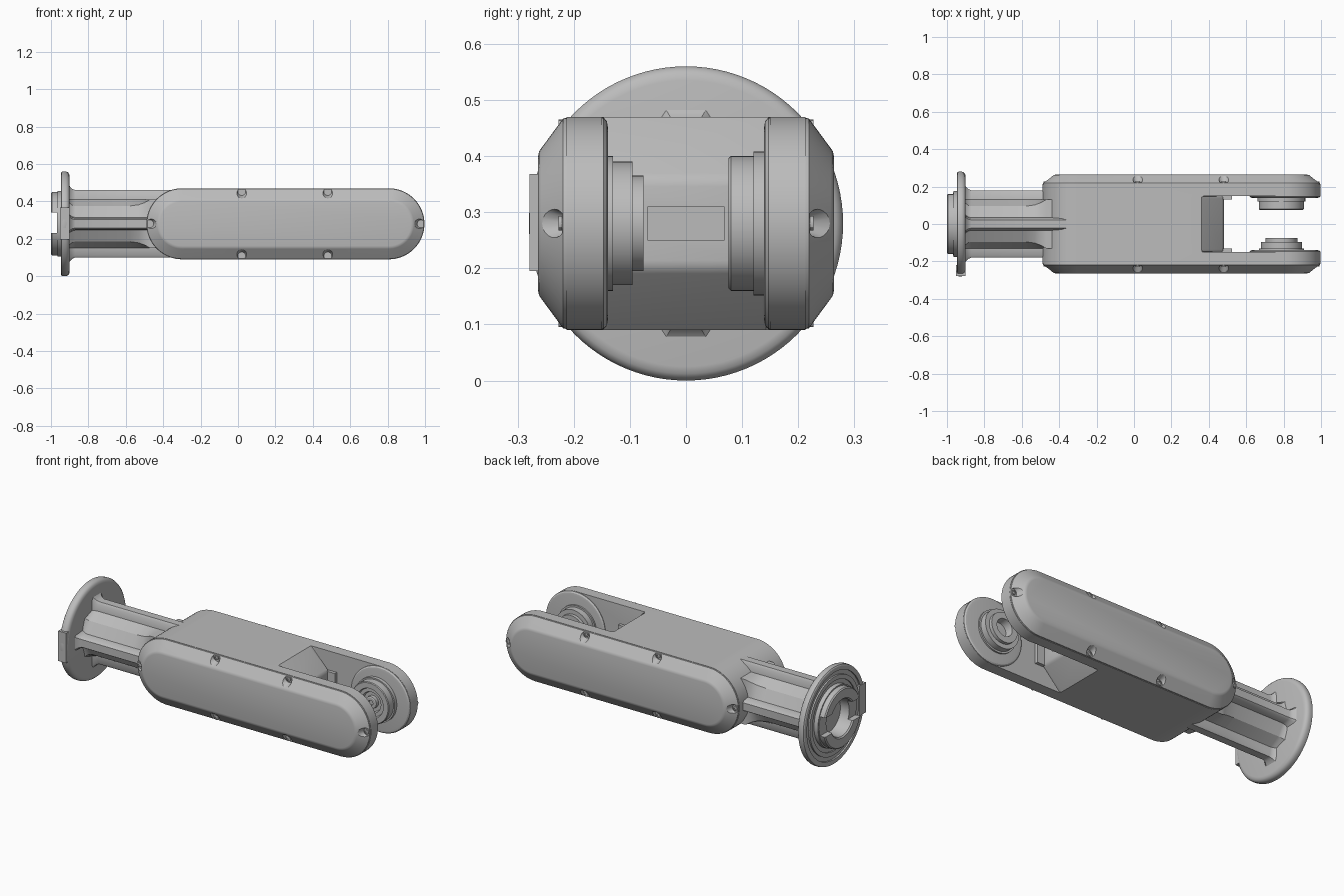
import bpy, bmesh
from math import sin, cos, pi
from mathutils import Vector, Matrix

cube = bpy.data.objects.get("Cube")
if cube:
    bpy.data.objects.remove(cube, do_unlink=True)

grey = bpy.data.materials.new("plain grey")
grey.use_nodes = True
colour = (0.5, 0.5, 0.5, 1)
grey.diffuse_color = colour
grey.node_tree.nodes["Principled BSDF"].inputs["Base Color"].default_value = colour

MID = 0.28                  # height of the long axis
TAIL, TIP, R = -0.30, 0.807, 0.19   # ends and radius of the rounded body
PIVOT = 0.788               # joint axis


def finish(name, bm):
    bmesh.ops.recalc_face_normals(bm, faces=bm.faces[:])
    me = bpy.data.meshes.new(name)
    bm.to_mesh(me)
    bm.free()
    me.materials.append(grey)
    ob = bpy.data.objects.new(name, me)
    bpy.context.collection.objects.link(ob)
    return ob


def add_loft(bm, rings):
    """Skin a row of closed rings and cap both ends."""
    loops = [[bm.verts.new(p) for p in ring] for ring in rings]
    n = len(loops[0])
    for a, b in zip(loops, loops[1:]):
        for i in range(n):
            j = (i + 1) % n
            bm.faces.new((a[i], a[j], b[j], b[i]))
    bm.faces.new(loops[0])
    bm.faces.new(loops[-1])


def loft(name, rings):
    bm = bmesh.new()
    add_loft(bm, rings)
    return finish(name, bm)


def circle_y(y, r, x, z=MID, n=64):
    return [(x + r * cos(2 * pi * i / n), y, z + r * sin(2 * pi * i / n)) for i in range(n)]


def circle_x(x, r, n=96):
    return [(x, r * cos(2 * pi * i / n), MID + r * sin(2 * pi * i / n)) for i in range(n)]


def stadium(y, inset=0, n=32):
    r = R - inset
    pts = []
    for cx, start in ((TIP, -pi / 2), (TAIL, pi / 2)):
        for i in range(n + 1):
            a = start + pi * i / n
            pts.append((cx + r * cos(a), y, MID + r * sin(a)))
    return pts


def box(name, lo, hi):
    bm = bmesh.new()
    lo, hi = Vector(lo), Vector(hi)
    bmesh.ops.create_cube(bm, size=1, matrix=Matrix.Translation((lo + hi) / 2)
                          @ Matrix.Diagonal((hi - lo).to_4d()))
    return finish(name, bm)


def cut(ob, cutter):
    cutter.hide_render = True
    mod = ob.modifiers.new("cut", "BOOLEAN")
    mod.operation, mod.solver, mod.object = "DIFFERENCE", "EXACT", cutter
    graph = bpy.context.evaluated_depsgraph_get()
    me = bpy.data.meshes.new_from_object(ob.evaluated_get(graph))
    ob.modifiers.clear()
    ob.data = me
    bpy.data.objects.remove(cutter, do_unlink=True)


parts = []

# Main body with the fork slot and a small recess in the slot wall
body = loft("body", [stadium(-0.213), stadium(0.213)])
bm = bmesh.new()
slot = [(0.306, 0.52), (0.48, 0.36), (0.48, 0.20), (0.306, 0.04), (1.2, 0.04), (1.2, 0.52)]
add_loft(bm, [[(x, y, z) for x, z in slot] for y in (-0.15, 0.15)])
bmesh.ops.bevel(bm, geom=bm.edges[:], offset=0.014, segments=3, profile=0.5, affect="EDGES")
cut(body, finish("slot_cutter", bm))
cut(body, box("recess_cutter", (0.41, -0.068, 0.25), (0.55, 0.068, 0.31)))
parts.append(body)

# Screw places round the rim of each cover
rim = R - 0.018
screws = [(x, MID + s * rim) for x in (0.02, 0.48) for s in (-1, 1)]
screws += [(TAIL - rim, MID), (TIP + rim, MID)]

for side, word in ((-1, "front"), (1, "back")):
    # Chamfered cover with screw notches
    steps = [(0.213, 0.002), (0.219, 0.003), (0.258, 0.056), (0.262, 0.062), (0.264, 0.072)]
    cover = loft(word + "_cover", [stadium(side * y, i) for y, i in steps])
    bm = bmesh.new()
    for x, z in screws:
        add_loft(bm, [circle_y(side * y, r, x, z, 24) for y, r in ((0.221, 0.021), (0.28, 0.046))])
    cut(cover, finish("notch_cutter", bm))
    parts.append(cover)

    # Screws with a sunk hexagon socket
    bm = bmesh.new()
    for x, z in screws:
        head = [(0.216, 0.013), (0.227, 0.013), (0.227, 0.007), (0.223, 0.007)]
        add_loft(bm, [circle_y(side * y, r, x, z, 12) for y, r in head])
    parts.append(finish(word + "_screws", bm))

    # Round pad on the inside of the fork arm
    pad = [(0.17, 0.189), (0.147, 0.189), (0.141, 0.182), (0.139, 0.17)]
    parts.append(loft(word + "_fork_pad", [circle_y(side * y, r, TIP) for y, r in pad]))

    # Lip in the corner of the slot
    ys = sorted((side * 0.132, side * 0.152))
    parts.append(box(word + "_slot_lip", (0.47, ys[0], 0.20), (0.525, ys[1], 0.36)))

# Stepped joint hubs
front_hub = [(0.15, 0.12), (0.13, 0.12), (0.13, 0.11), (0.095, 0.11), (0.095, 0.085),
             (0.076, 0.085), (0.076, 0.05), (0.12, 0.045)]
back_hub = [(0.15, 0.128), (0.12, 0.128), (0.12, 0.12), (0.08, 0.12), (0.076, 0.116),
            (0.076, 0.085), (0.09, 0.08), (0.09, 0.06), (0.105, 0.055)]
parts.append(loft("front_hub", [circle_y(-y, r, PIVOT) for y, r in front_hub]))
parts.append(loft("back_hub", [circle_y(y, r, PIVOT) for y, r in back_hub]))
button = [(0.11, 0.035), (0.085, 0.035), (0.082, 0.03), (0.082, 0.015), (0.095, 0.015)]
parts.append(loft("hub_button", [circle_y(y, r, PIVOT, n=24) for y, r in button]))


# Neck with four ribs, flared where it meets the flange and the body
def neck_ring(x, flare, v):
    rib = 0.18 + flare
    w = 0.03 + flare * 0.6
    shape = [(0.13, -w - 0.004), (rib - 0.012, -w), (rib, -w + 0.008),
             (rib, w - 0.008), (rib - 0.012, w), (0.13, w + 0.004), (v, v)]
    pts = []
    for k in range(4):
        c, s = cos(k * pi / 2), sin(k * pi / 2)
        pts += [(x, a * c - b * s, MID + a * s + b * c) for a, b in shape]
    return pts


neck = [(-0.91, 0.035, 0.12), (-0.897, 0.018, 0.108), (-0.885, 0.006, 0.099), (-0.87, 0, 0.095),
        (-0.58, 0, 0.095), (-0.53, 0, 0.102), (-0.50, 0, 0.113), (-0.47, 0, 0.13), (-0.33, 0, 0.13)]
parts.append(loft("neck", [neck_ring(*n) for n in neck]))

# Mounting flange with a notched collar and a grooved back
flange_profile = [(-0.915, 0.10), (-0.965, 0.105), (-0.993, 0.105), (-1.0, 0.112), (-1.0, 0.163),
                  (-0.994, 0.169), (-0.965, 0.169), (-0.965, 0.176), (-0.94, 0.176), (-0.94, 0.20),
                  (-0.947, 0.20), (-0.947, 0.225), (-0.938, 0.225), (-0.938, 0.25), (-0.947, 0.25),
                  (-0.947, 0.272), (-0.943, 0.278), (-0.935, 0.28), (-0.92, 0.28), (-0.91, 0.276),
                  (-0.903, 0.268), (-0.9, 0.255)]
flange = loft("flange", [circle_x(x, r) for x, r in flange_profile])
cut(flange, box("collar_cutter", (-1.1, -0.4, 0.23), (-0.968, 0.4, 0.34)))
parts.append(flange)
parts.append(box("flange_tab", (-0.952, -0.279, 0.195), (-0.902, -0.22, 0.368)))

# Smooth the rounded faces and keep the edges sharp
bpy.ops.object.select_all(action="DESELECT")
for ob in parts:
    ob.select_set(True)
bpy.context.view_layer.objects.active = body
bpy.ops.object.shade_smooth_by_angle(angle=pi / 6)
